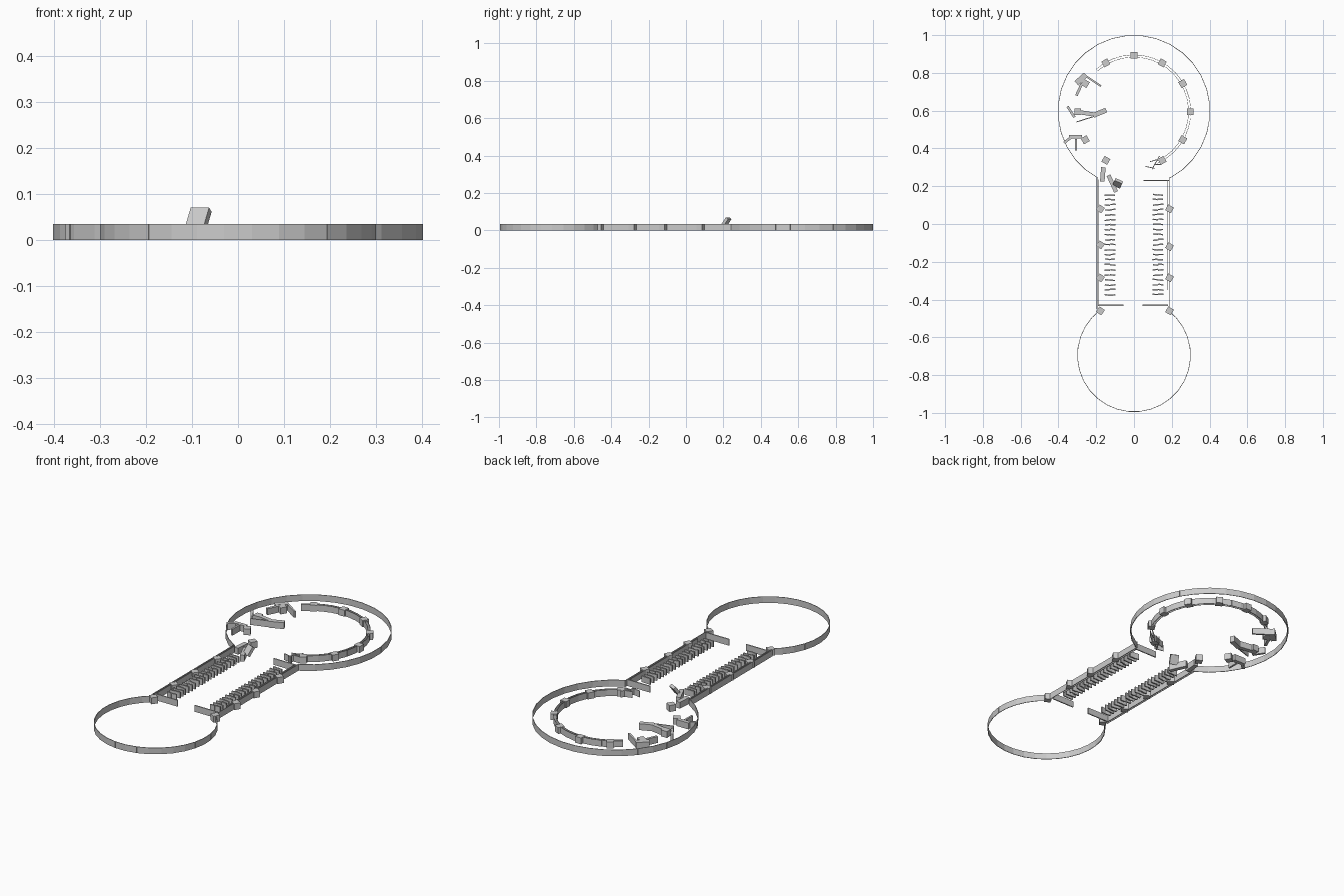
import bpy, bmesh, math, random
from mathutils import Matrix, Vector

if "Cube" in bpy.data.objects:
    bpy.data.objects.remove(bpy.data.objects["Cube"])

random.seed(4)
H = 0.034


def new_object(name, bm):
    me = bpy.data.meshes.new(name)
    bm.to_mesh(me)
    bm.free()
    ob = bpy.data.objects.new(name, me)
    bpy.context.collection.objects.link(ob)
    return ob


def box(bm, x, y, lx, ly, ang=0, h=H, z=None, tilt=0):
    m = (Matrix.Translation((x, y, h / 2 if z is None else z))
         @ Matrix.Rotation(math.radians(ang), 4, 'Z')
         @ Matrix.Rotation(math.radians(tilt), 4, 'X')
         @ Matrix.Diagonal((lx, ly, h, 1)))
    bmesh.ops.create_cube(bm, size=1, matrix=m)


def bar(bm, x0, y0, x1, y1, w, h=H):
    box(bm, (x0 + x1) / 2, (y0 + y1) / 2, math.hypot(x1 - x0, y1 - y0), w,
        math.degrees(math.atan2(y1 - y0, x1 - x0)), h)


def arc_wall(name, cy, radii, a0, a1, step, w):
    # thin curved wall made of straight panels
    bm = bmesh.new()
    n = round((a1 - a0) / step)
    for r in radii:
        pts = [(r * math.cos(math.radians(a0 + (a1 - a0) * i / n)),
                cy + r * math.sin(math.radians(a0 + (a1 - a0) * i / n)))
               for i in range(n + 1)]
        for p, q in zip(pts, pts[1:]):
            bar(bm, *p, *q, w)
    return new_object(name, bm)


# Round enclosures at both ends
arc_wall("large_round_wall", 0.597, [0.402], -61.875, 241.875, 11.25, 0.003)
arc_wall("small_round_wall", -0.695, [0.299], -233.4, 53.4, 11.25, 0.003)

# Standing part of the inner colonnade wall
arc_wall("inner_ring_wall", 0.595, [0.289, 0.301], -66, 132, 10, 0.002)

# Ring pillars
bm = bmesh.new()
for a in range(-60, 241, 30):
    t = math.radians(a)
    box(bm, 0.298 * math.cos(t), 0.595 + 0.298 * math.sin(t), 0.035, 0.035, a)
new_object("ring_pillars", bm)

# Corridor side walls, hollow with two skins
bm = bmesh.new()
for x, y0, y1 in [(-0.196, -0.45, 0.25), (-0.186, -0.43, 0.235),
                  (0.187, -0.45, 0.25), (0.176, -0.35, 0.23)]:
    bar(bm, x, y0, x, y1, 0.003)
new_object("corridor_walls", bm)

# Cross walls beside the doorways
bm = bmesh.new()
for x0, x1, y in [(0.05, 0.185, 0.23), (0.045, 0.18, -0.43),
                  (-0.19, -0.055, -0.43)]:
    bar(bm, x0, y, x1, y, 0.006)
new_object("doorway_walls", bm)

# Corridor pillars
bm = bmesh.new()
for x, ang, ys in [(-0.178, -35, (0.08, -0.11, -0.285, -0.46)),
                   (0.188, -30, (0.08, -0.12, -0.285, -0.46))]:
    for y in ys:
        box(bm, x, y, 0.034, 0.034, ang)
new_object("corridor_pillars", bm)

# Two rows of upright slabs along the corridor
for name, x in [("left_slabs", -0.127), ("right_slabs", 0.127)]:
    bm = bmesh.new()
    for i in range(21):
        y = 0.155 - i * 0.0265
        for dx in (-0.014, 0.014):
            box(bm, x + dx + random.uniform(-0.002, 0.002),
                y + random.uniform(-0.003, 0.003), 0.029, 0.007,
                random.uniform(-9, 9), 0.032)
    new_object(name, bm)

# Collapsed fragments of the inner ring: start, end, width
bm = bmesh.new()
for f in [(-0.305, 0.745, -0.255, 0.79, 0.03), (-0.265, 0.79, -0.175, 0.73, 0.01),
          (-0.275, 0.745, -0.305, 0.68, 0.014),
          (-0.29, 0.592, -0.215, 0.58, 0.022), (-0.215, 0.575, -0.147, 0.603, 0.026),
          (-0.352, 0.622, -0.315, 0.565, 0.013), (-0.305, 0.54, -0.21, 0.57, 0.005),
          (-0.345, 0.462, -0.275, 0.462, 0.02), (-0.37, 0.43, -0.325, 0.465, 0.014),
          (-0.308, 0.45, -0.308, 0.388, 0.01),
          (-0.162, 0.3, -0.168, 0.225, 0.024), (-0.135, 0.258, -0.095, 0.17, 0.022)]:
    bar(bm, *f)
new_object("fallen_ring_blocks", bm)

# Loose thin fragments at the right end of the ring
bm = bmesh.new()
for f in [(0.06, 0.305, 0.11, 0.295), (0.085, 0.33, 0.135, 0.345),
          (0.095, 0.29, 0.135, 0.36), (0.105, 0.315, 0.145, 0.315)]:
    bar(bm, *f, 0.004)
new_object("thin_ring_fragments", bm)

# Leaning block on top of the rubble
bm = bmesh.new()
box(bm, -0.086, 0.215, 0.044, 0.016, -25, 0.05, 0.045, -35)
new_object("leaning_block", bm)
